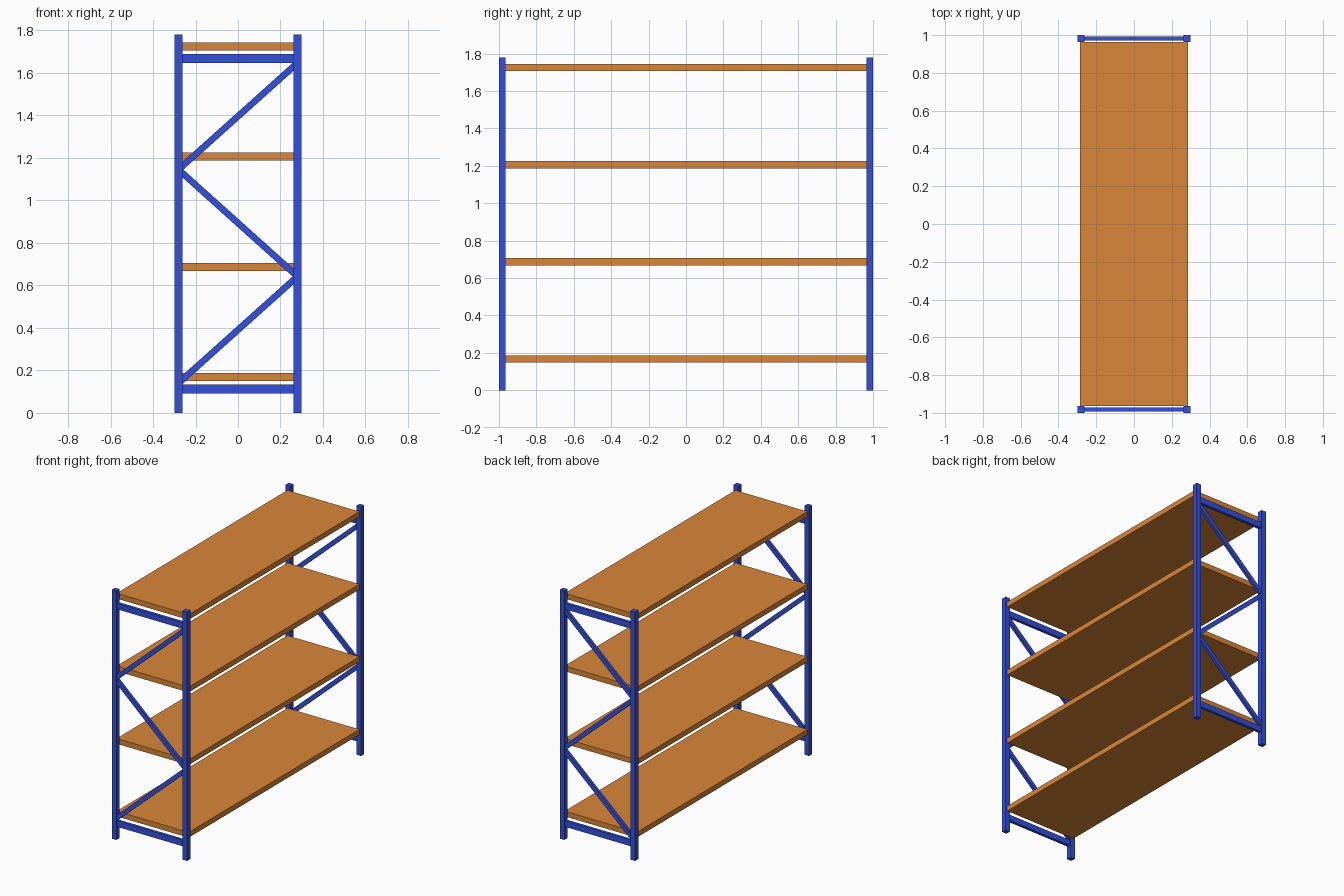
import bpy
import math

if "Cube" in bpy.data.objects:
    bpy.data.objects.remove(bpy.data.objects["Cube"])

PX, PY = 0.28, 0.982      # post centres
POST = 0.036
H = 1.78


def material(name, rgb):
    m = bpy.data.materials.new(name)
    m.diffuse_color = (*rgb, 1)
    m.use_nodes = True
    m.node_tree.nodes["Principled BSDF"].inputs["Base Color"].default_value = m.diffuse_color
    return m


blue = material("blue_steel", (0.035, 0.08, 0.7))
orange = material("orange_board", (0.7, 0.24, 0.04))


def box(name, loc, size, mat, tilt=0):
    bpy.ops.mesh.primitive_cube_add(size=1, location=loc, rotation=(0, tilt, 0))
    ob = bpy.context.object
    ob.name = name
    ob.scale = size
    bpy.ops.object.transform_apply(location=False, rotation=False, scale=True)
    ob.data.materials.append(mat)
    return ob


# Four shelves
for i in range(4):
    box(f"shelf_{i + 1}", (0, 0, 0.168 + i * 0.519), (0.57, 1.928, 0.038), orange)

# Two identical end frames
nodes = [(-PX, 0.14), (PX, 0.642), (-PX, 1.145), (PX, 1.647)]
for end, y in (("front", -PY), ("back", PY)):
    # Upright posts
    for side, x in (("left", -PX), ("right", PX)):
        box(f"{end}_{side}_post", (x, y, H / 2), (POST, POST, H), blue)
    # Horizontal rails
    for level, z in (("lower", 0.113), ("upper", 1.668)):
        box(f"{end}_{level}_rail", (0, y, z), (2 * PX, 0.021, 0.043), blue)
    # Zigzag braces
    for i, ((x0, z0), (x1, z1)) in enumerate(zip(nodes, nodes[1:])):
        dx, dz = x1 - x0, z1 - z0
        box(f"{end}_brace_{i + 1}", ((x0 + x1) / 2, y, (z0 + z1) / 2),
            (math.hypot(dx, dz), 0.02, 0.031), blue, -math.atan2(dz, dx))
